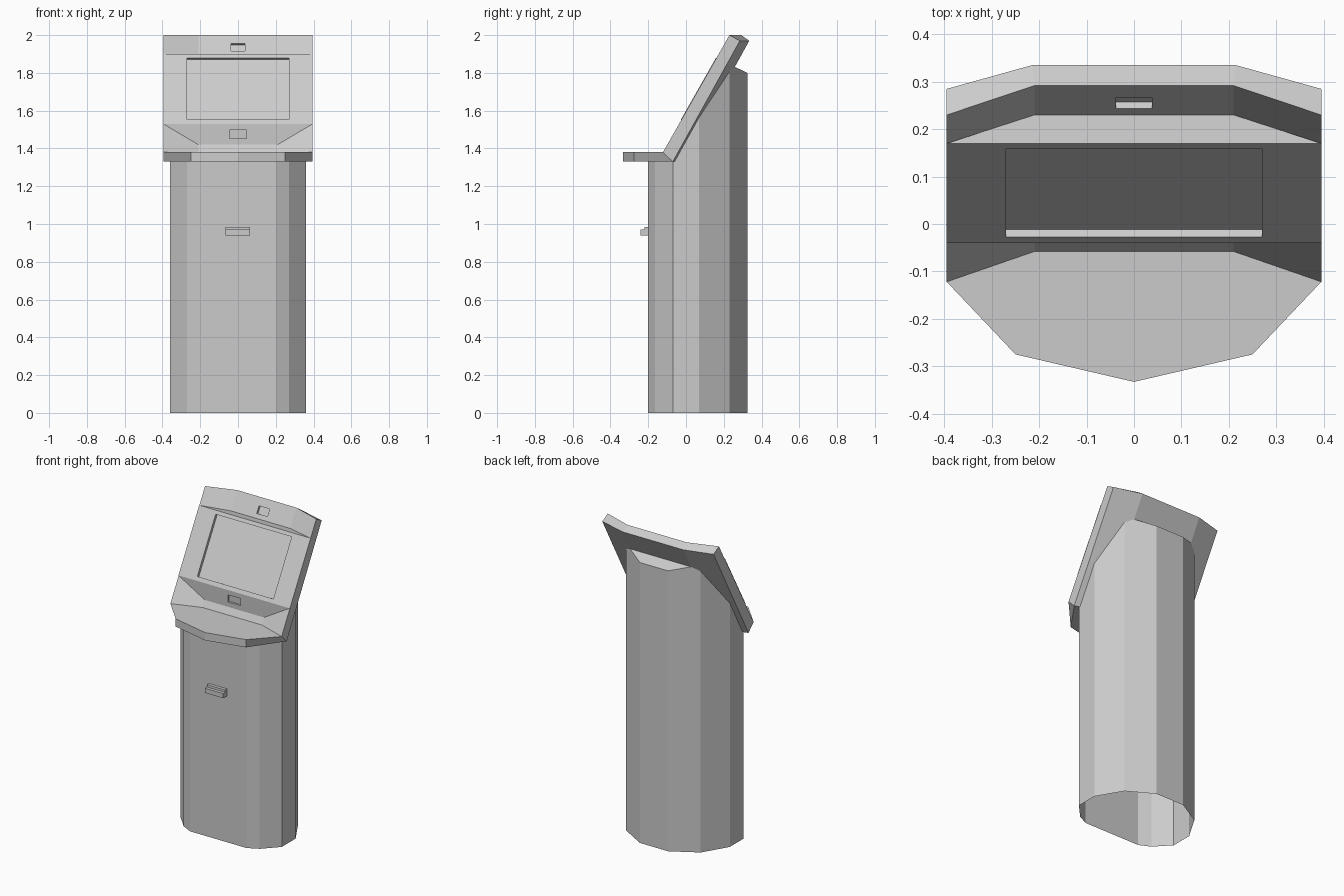
import bpy, bmesh
from mathutils import Vector as V

if "Cube" in bpy.data.objects:
    bpy.data.objects.remove(bpy.data.objects["Cube"])


def make(name, verts, faces):
    """Object from points and faces, with merged points and outward normals."""
    me = bpy.data.meshes.new(name)
    me.from_pydata([tuple(v) for v in verts], [], faces)
    bm = bmesh.new()
    bm.from_mesh(me)
    bmesh.ops.remove_doubles(bm, verts=bm.verts, dist=0.0005)
    bmesh.ops.recalc_face_normals(bm, faces=bm.faces)
    bm.to_mesh(me)
    bm.free()
    ob = bpy.data.objects.new(name, me)
    bpy.context.collection.objects.link(ob)
    return ob


def mirror(half):
    """Right half of a plan outline, front to back -> closed loop."""
    return half + [(-p[0], *p[1:]) for p in reversed(half)]


def bridge(a, b, n, skip=()):
    """Quads between two loops of n points starting at indices a and b."""
    return [(a + i, a + (i + 1) % n, b + (i + 1) % n, b + i)
            for i in range(n) if i not in skip]


def framed_recess(corners, half_w, lo, hi, depth):
    """Quad (bl, br, tr, tl) with a sunken rectangle; lo/hi are fractions of its height."""
    bl, br, tr, tl = [V(c) for c in corners]
    m0, m1 = (bl + br) / 2, (tl + tr) / 2
    x = V((half_w, 0, 0))
    low, high = m0.lerp(m1, lo), m0.lerp(m1, hi)
    hole = [low - x, low + x, high + x, high - x]
    n = (br - bl).cross(tl - bl).normalized()
    floor = [p - n * depth for p in hole]
    faces = bridge(0, 4, 4) + bridge(4, 8, 4) + [(8, 9, 10, 11)]
    return [bl, br, tr, tl] + hole + floor, faces


# Twelve-sided column, open at the bottom, cut along the slope of the head
half = [(0.2, -0.2), (0.27, -0.165), (0.36, -0.07),
        (0.36, 0.07), (0.265, 0.23), (0.1, 0.325)]
plan = mirror(half)


def top_z(y):
    slope = 1.9 + (y - 0.24) * 1.77
    cap = 1.845 - (y - 0.23) * 0.47
    return min(cap, max(1.345, slope))


n = len(plan)
make("column",
     [(x, y, 0) for x, y in plan] + [(x, y, top_z(y)) for x, y in plan],
     bridge(0, n, n) + [(n + 4, n + 5, n + 6, n + 7)])

# Shelf in front of the head; its back is closed by the head
shelf_top = [(0, -0.333), (0.25, -0.275), (0.395, -0.122), (0.21, -0.058)]
shelf_low = [(0, -0.333), (0.25, -0.275), (0.395, -0.07), (0.215, -0.02)]
top = [(x, y, 1.38) for x, y in shelf_top]
low = [(x, y, 1.33) for x, y in shelf_low]
top += [(-x, y, z) for x, y, z in reversed(top[1:])]
low += [(-x, y, z) for x, y, z in reversed(low[1:])]
make("shelf", low + top,
     bridge(0, 7, 7, skip=(2, 3, 4)) + [tuple(range(7)), tuple(range(7, 14))])


# Head: trough-shaped slab with corners forward and the middle set back
def section(front, back, zf, zb):
    (fc, fm), (bc, bm_) = front, back
    f = [(-0.395, fc, zf), (-0.21, fm, zf), (0.21, fm, zf), (0.395, fc, zf)]
    b = [(0.395, bc, zb), (0.215, bm_, zb), (-0.215, bm_, zb), (-0.395, bc, zb)]
    return f + b


lower = section((-0.122, -0.058), (-0.07, -0.02), 1.38, 1.33)
upper = section((0.23, 0.292), (0.285, 0.335), 2.0, 1.97)
verts = lower + upper
faces = bridge(0, 8, 8, skip=(1,))
faces += [(8, 9, 14, 15), (9, 10, 13, 14), (10, 11, 12, 13)]
# camera window in the middle front face
cv, cf = framed_recess([lower[1], lower[2], upper[2], upper[1]],
                       0.038, 0.863, 0.927, 0.015)
faces += [tuple(i + len(verts) for i in f) for f in cf]
make("head_slab", verts + cv, faces)

# Screen panel spanning the trough, with sunken screen
panel = [(-0.395, -0.04, 1.53), (0.395, -0.04, 1.53),
         (0.395, 0.17, 1.9), (-0.395, 0.17, 1.9)]
pv, pf = framed_recess(panel, 0.27, 0.06, 0.945, 0.018)
k = len(pv)
pv += [V((-0.21, 0.23, 1.89)), V((0.21, 0.23, 1.89))]
pf.append((3, 2, k + 1, k))
make("screen_panel", pv, pf)

# Chin under the screen with a card slot
chin = [(-0.21, -0.036, 1.42), (0.21, -0.036, 1.42),
        (0.395, -0.04, 1.53), (-0.395, -0.04, 1.53)]
make("card_chin", *framed_recess(chin, 0.045, 0.29, 0.71, 0.012))

# Stepped tray on the front of the column
step = [(-0.2, 0.94), (-0.24, 0.94), (-0.24, 0.97),
        (-0.22, 0.97), (-0.22, 0.985), (-0.2, 0.985)]
make("ticket_tray", [(x, y, z) for x in (-0.067, 0.063) for y, z in step],
     bridge(0, 6, 6) + [tuple(range(6)), tuple(range(6, 12))])
